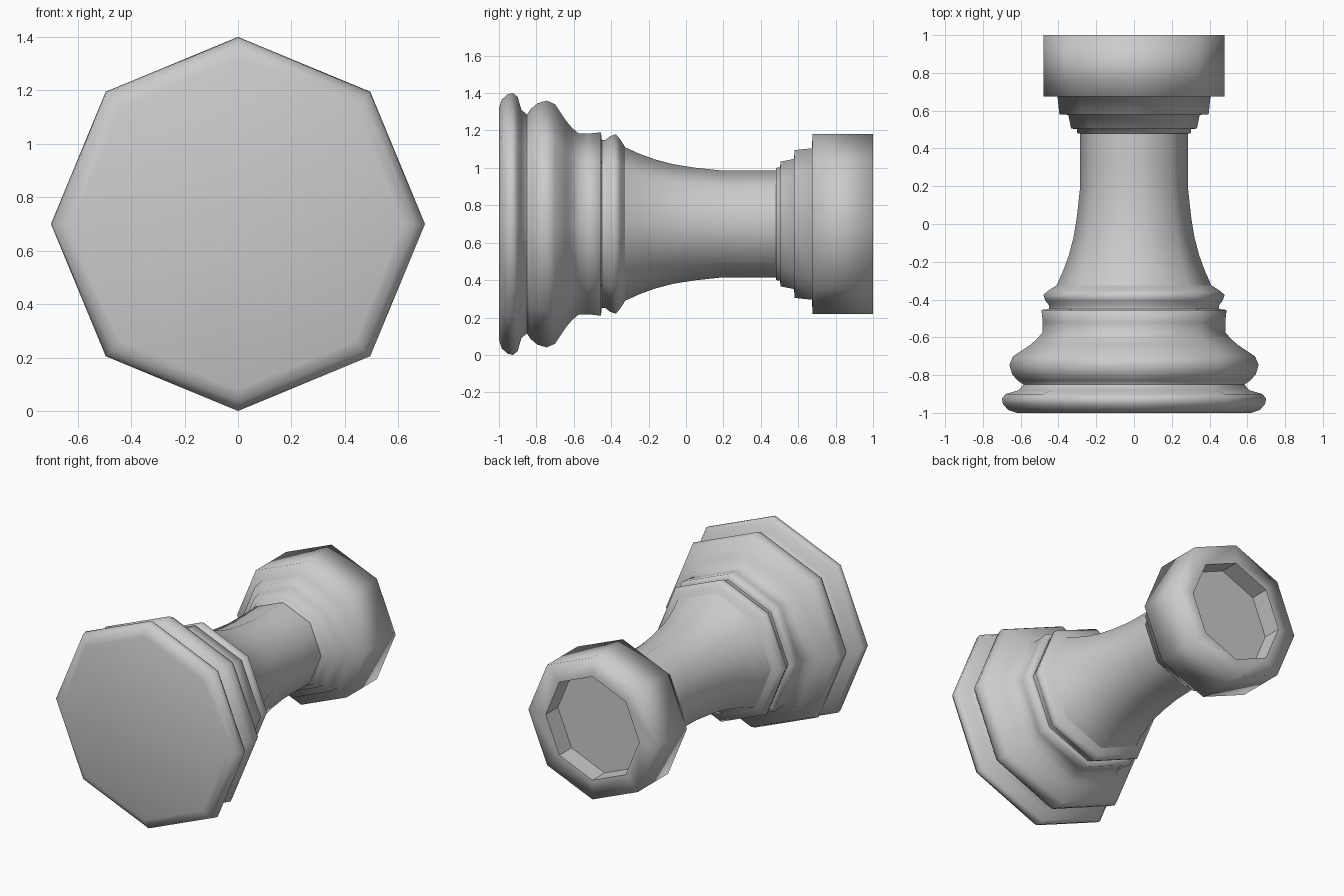
import bpy, bmesh, math
from mathutils import Matrix, Vector

cube = bpy.data.objects.get("Cube")
if cube:
    bpy.data.objects.remove(cube, do_unlink=True)

SIDES = 8
CENTRE_Z = 0.70

grey = bpy.data.materials.new("plain grey")
grey.use_nodes = True
colour = (0.6, 0.6, 0.6, 1)
grey.diffuse_color = colour
grey.node_tree.nodes["Principled BSDF"].inputs["Base Color"].default_value = colour


def lathe(name, profile, smooth=True):
    """Turn (y, radius) points around the long axis; radius 0 makes a pole."""
    bm = bmesh.new()
    verts = [bm.verts.new((0, y, r)) for y, r in profile]
    edges = [bm.edges.new(pair) for pair in zip(verts, verts[1:])]
    bmesh.ops.spin(bm, geom=verts + edges, cent=(0, 0, 0), axis=(0, 1, 0),
                   angle=math.tau, steps=SIDES, use_duplicate=False)
    bmesh.ops.remove_doubles(bm, verts=bm.verts, dist=0.0005)
    bmesh.ops.recalc_face_normals(bm, faces=bm.faces)
    # face outwards, or towards the opening for a flat-shaded recess
    if not smooth:
        floor = min(bm.faces, key=lambda f: f.calc_center_median().y)
        if floor.normal.y < 0:
            bmesh.ops.reverse_faces(bm, faces=bm.faces)
    else:
        rim = max(bm.faces, key=lambda f: f.calc_center_median().xz.length)
        c = rim.calc_center_median()
        if rim.normal.dot(Vector((c.x, 0, c.z))) < 0:
            bmesh.ops.reverse_faces(bm, faces=bm.faces)
    for f in bm.faces:
        f.smooth = smooth
    bm.transform(Matrix.Translation((0, 0, CENTRE_Z)))
    mesh = bpy.data.meshes.new(name)
    bm.to_mesh(mesh)
    bm.free()
    mesh.materials.append(grey)
    obj = bpy.data.objects.new(name, mesh)
    bpy.context.collection.objects.link(obj)
    return obj


# Wide foot with a closed flat underside
lathe("foot_ring", [(-1, 0), (-1, 0.62), (-0.985, 0.665), (-0.955, 0.693),
                    (-0.925, 0.70), (-0.9, 0.68), (-0.88, 0.61), (-0.85, 0.585)])

# Rounded bulge sweeping into a short collar
lathe("lower_bulge", [(-0.87, 0.59), (-0.85, 0.585), (-0.83, 0.615), (-0.795, 0.645),
                      (-0.745, 0.66), (-0.7, 0.64), (-0.64, 0.55), (-0.61, 0.515),
                      (-0.575, 0.485), (-0.52, 0.483), (-0.455, 0.49), (-0.45, 0.45)])

# Thin bead under the shaft
lathe("neck_bead", [(-0.455, 0.45), (-0.43, 0.45), (-0.405, 0.47), (-0.375, 0.48),
                    (-0.35, 0.45), (-0.325, 0.41)])

# Long concave shaft
lathe("shaft", [(-0.325, 0.41), (-0.25, 0.376), (-0.165, 0.345), (-0.07, 0.32),
                (0.04, 0.302), (0.18, 0.287), (0.3, 0.285), (0.48, 0.287)])

# Stepped crown with an open rim
lathe("crown", [(0.48, 0.28), (0.48, 0.3), (0.503, 0.303), (0.505, 0.333),
                (0.578, 0.348), (0.58, 0.395), (0.674, 0.405), (0.676, 0.48),
                (1, 0.48), (1, 0.35)])

# Sunken top of the crown
lathe("crown_recess", [(1, 0.35), (0.87, 0.35), (0.87, 0)], smooth=False)
